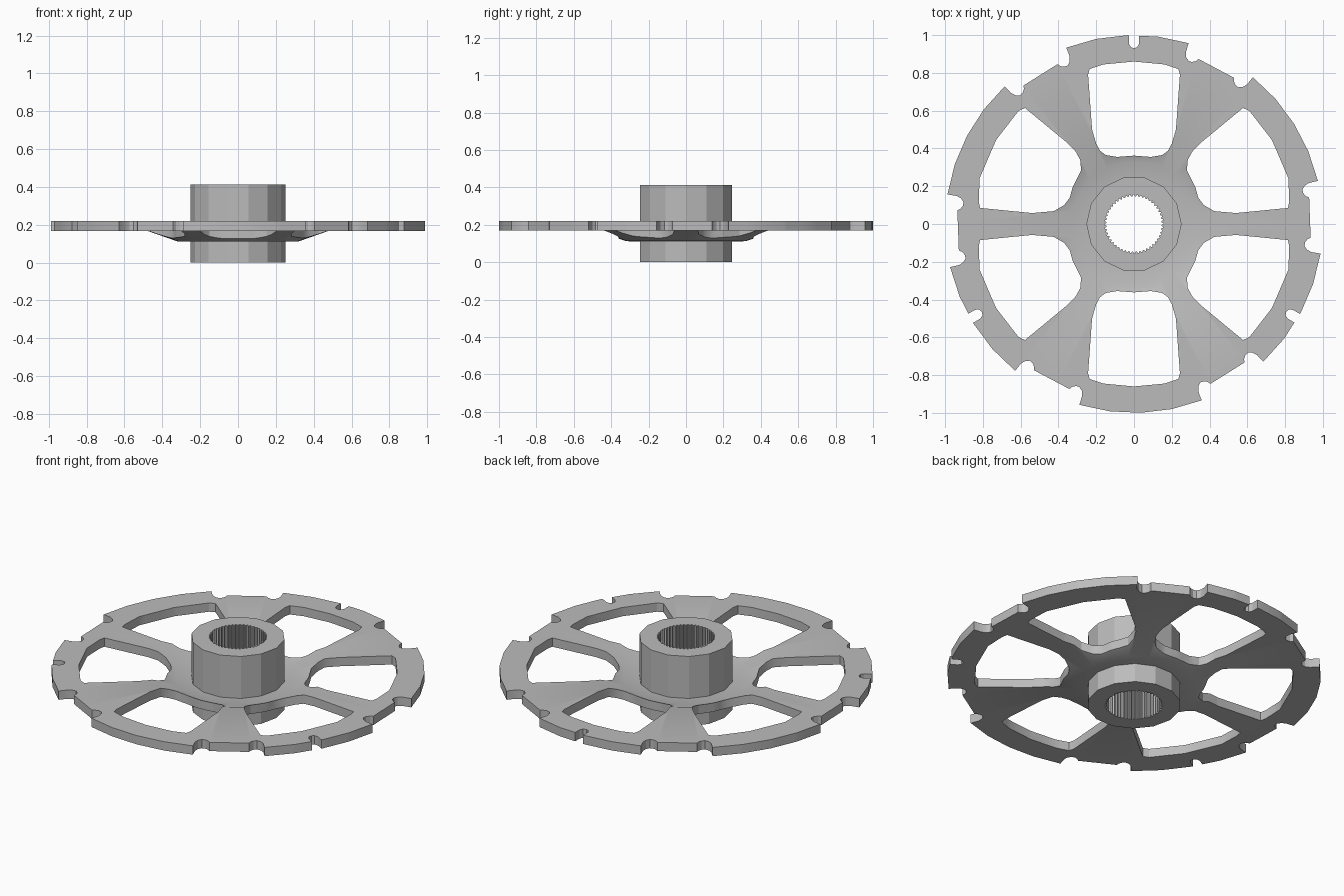
import bpy, bmesh
from math import sin, cos, radians, pi

cube = bpy.data.objects.get("Cube")
if cube:
    bpy.data.objects.remove(cube, do_unlink=True)

# One bare metal colour for everything
metal = bpy.data.materials.new("grey_metal")
metal.use_nodes = True
grey = (0.5, 0.5, 0.5, 1)
metal.diffuse_color = grey
metal.node_tree.nodes["Principled BSDF"].inputs["Base Color"].default_value = grey


def polar(r, deg):
    return r * cos(radians(deg)), r * sin(radians(deg))


def add_object(name, bm):
    bmesh.ops.recalc_face_normals(bm, faces=bm.faces[:])
    mesh = bpy.data.meshes.new(name)
    bm.to_mesh(mesh)
    bm.free()
    mesh.materials.append(metal)
    obj = bpy.data.objects.new(name, mesh)
    bpy.context.collection.objects.link(obj)
    return obj


def prisms(name, outlines, z0, z1):
    """Upright prisms, one for each flat outline."""
    bm = bmesh.new()
    for pts in outlines:
        face = bm.faces.new([bm.verts.new((x, y, z0)) for x, y in pts])
        ext = bmesh.ops.extrude_face_region(bm, geom=[face])
        top = [g for g in ext["geom"] if isinstance(g, bmesh.types.BMVert)]
        bmesh.ops.translate(bm, verts=top, vec=(0, 0, z1 - z0))
    return add_object(name, bm)


def lathe(name, profile, steps):
    """Ring swept from a closed (radius, height) profile."""
    bm = bmesh.new()
    rings = [[bm.verts.new((*polar(r, 360 * i / steps), z)) for r, z in profile]
             for i in range(steps)]
    n = len(profile)
    for i in range(steps):
        a, b = rings[i], rings[(i + 1) % steps]
        for j in range(n):
            k = (j + 1) % n
            bm.faces.new((a[j], b[j], b[k], a[k]))
    return add_object(name, bm)


def cut(obj, cutter, operation):
    mod = obj.modifiers.new("cut", "BOOLEAN")
    mod.operation = operation
    mod.solver = "EXACT"
    mod.object = cutter
    bpy.context.view_layer.update()
    graph = bpy.context.evaluated_depsgraph_get()
    mesh = bpy.data.meshes.new_from_object(obj.evaluated_get(graph))
    obj.modifiers.clear()
    obj.data = mesh
    bpy.data.objects.remove(cutter, do_unlink=True)


# Dished plate: flat rim, cone down to a lower seat around the hub
plate = lathe("spoked_plate", [(0.2, 0.11), (0.32, 0.112), (0.48, 0.168), (1.1, 0.168),
                               (1.1, 0.22), (0.48, 0.22), (0.33, 0.167), (0.2, 0.163)], 56)

# Rim outline: six broad teeth with a rounded relief at both flanks
relief = [(0.95, 0), (0.925, 0.6), (0.91, 1.7), (0.911, 2.9), (0.922, 4), (0.938, 4.6)]
outline = []
for k in range(6):
    start, end = 13.2 + 60 * k, 51 + 60 * k
    outline += [polar(1, start + (end - start) * i / 4) for i in range(5)]
    outline += [polar(r, end + a) for r, a in relief]
    outline += [polar(0.932, end + 11.1)]
    outline += [polar(r, start + 60 - a) for r, a in reversed(relief)]
cut(plate, prisms("rim_cutter", [outline], -0.1, 0.5), "INTERSECT")

# Windows: one shape at front and back, another mirrored to the four sides
half = [(0, 0.362), (0.09, 0.355), (0.15, 0.365), (0.18, 0.388), (0.2, 0.425),
        (0.222, 0.5), (0.243, 0.79), (0.235, 0.82), (0.16, 0.845), (0, 0.86)]
end_window = half + [(-x, y) for x, y in reversed(half[1:-1])]
side_window = [(0.577, 0.614), (0.36, 0.435), (0.31, 0.385), (0.285, 0.34), (0.28, 0.285),
               (0.325, 0.195), (0.34, 0.14), (0.37, 0.1), (0.425, 0.068), (0.54, 0.058),
               (0.815, 0.085), (0.822, 0.12), (0.817, 0.243), (0.73, 0.445), (0.61, 0.6)]
cutouts = [[(x, y * s) for x, y in end_window] for s in (1, -1)]
cutouts += [[(x * s, y * t) for x, y in side_window] for s in (1, -1) for t in (1, -1)]

# Round-ended slots in every other tooth
slot = [(0.027, 1.05), (0.027, 0.955), (0.017, 0.936), (0, 0.93),
        (-0.017, 0.936), (-0.027, 0.955), (-0.027, 1.05)]
for turn in (0, 120, 240):
    c, s = cos(radians(turn)), sin(radians(turn))
    cutouts.append([(x * c - y * s, x * s + y * c) for x, y in slot])
cut(plate, prisms("window_cutter", cutouts, -0.1, 0.5), "DIFFERENCE")

bpy.ops.object.select_all(action="DESELECT")
plate.select_set(True)
bpy.context.view_layer.objects.active = plate
bpy.ops.object.shade_smooth_by_angle(angle=radians(25))

# Faceted hub with a finely splined bore
hub = prisms("hub", [[polar(0.252, 360 * i / 14) for i in range(14)]], 0, 0.413)
teeth = 48
bore = [polar(0.155 if i % 4 < 2 else 0.146, 360 * i / (4 * teeth)) for i in range(4 * teeth)]
cut(hub, prisms("bore_cutter", [bore], -0.1, 0.5), "DIFFERENCE")
